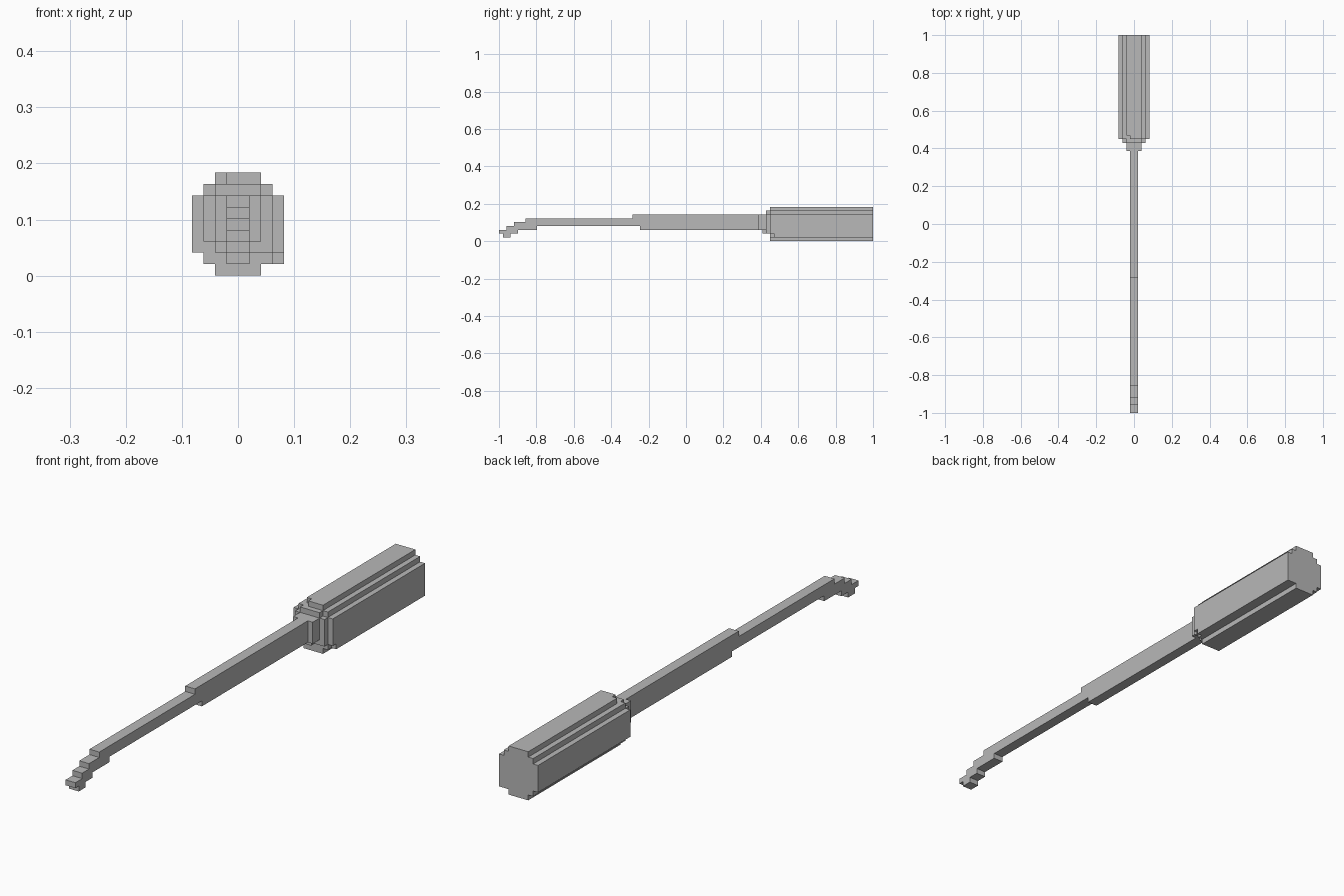
import bpy
import bmesh

cube = bpy.data.objects.get("Cube")
if cube:
    bpy.data.objects.remove(cube, do_unlink=True)

LENGTH = 98            # whole model, in grid cells
U = 2 / LENGTH         # size of one cell

grey = bpy.data.materials.new("plain_grey")
grey.use_nodes = True
COLOUR = (0.48, 0.48, 0.48, 1)
grey.diffuse_color = COLOUR
grey.node_tree.nodes["Principled BSDF"].inputs["Base Color"].default_value = COLOUR


def stepped_outline(spans):
    """Closed outline of spans (start, end, low, high) stacked along one axis."""
    low, high = [], []
    for start, end, lo, hi in spans:
        for t in (start, end):
            low.append((t, lo))
            high.append((t, hi))
    return list(dict.fromkeys(low + high[::-1]))


def prism(name, spans, begin, end, place):
    """Extrude a stepped outline; place maps (t, s, depth) to x, y, z in cells."""
    bm = bmesh.new()
    ring = [bm.verts.new(place(t, s, begin)) for t, s in stepped_outline(spans)]
    face = bm.faces.new(ring)
    out = bmesh.ops.extrude_face_region(bm, geom=[face], use_keep_orig=True)
    for v in out["geom"]:
        if isinstance(v, bmesh.types.BMVert):
            v.co = v.co + place(0, 0, end) - place(0, 0, begin)
    bmesh.ops.recalc_face_normals(bm, faces=bm.faces)
    mesh = bpy.data.meshes.new(name)
    bm.to_mesh(mesh)
    bm.free()
    mesh.materials.append(grey)
    obj = bpy.data.objects.new(name, mesh)
    bpy.context.collection.objects.link(obj)


from mathutils import Vector


def along_y(z, x, y):
    return Vector((x, y - LENGTH / 2, z)) * U


def across_x(y, z, x):
    return Vector((x, y - LENGTH / 2, z)) * U


# Shaft with the stepped, hooked tip: side profile, spans along the length
prism("shaft", [
    (0, 1, 2, 3), (1, 2, 1, 3), (2, 3, 1, 4), (3, 4, 2, 4), (4, 5, 2, 5),
    (5, 7, 3, 5), (7, 10, 3, 6), (10, 35, 4, 6), (35, 37, 4, 7), (37, 68, 3, 7),
], -1, 1, across_x)

# Collar between shaft and handle: cross-sections, spans going up
prism("collar_front", [(3, 7, -2, 2)], 68, 69, along_y)
prism("collar_middle", [(2, 3, -1, 1), (3, 7, -2, 2)], 69, 70, along_y)
prism("collar_back", [(2, 3, -2, 3), (3, 7, -3, 3), (7, 8, -2, 2)], 70, 71, along_y)

# Handle: a chipped front slice, then the full grip
prism("handle_front", [
    (0, 1, -2, 2), (1, 2, -3, 3), (2, 7, -4, 4), (7, 8, -3, 3), (8, 9, -1, 2),
], 71, 72, along_y)
prism("handle_grip", [
    (0, 1, -2, 2), (1, 2, -3, 4), (2, 7, -4, 4), (7, 8, -3, 3), (8, 9, -2, 2),
], 72, LENGTH, along_y)
